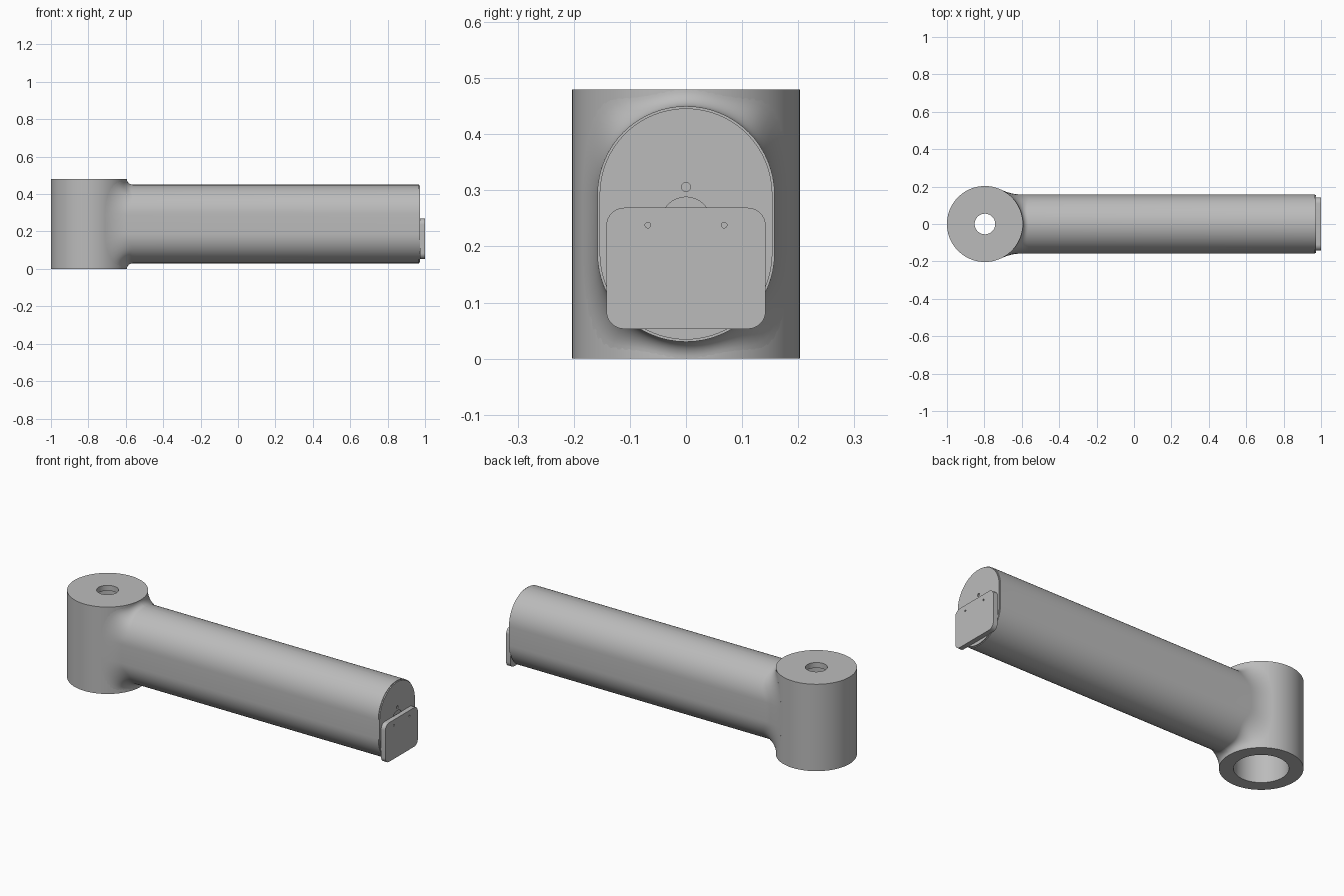
import bpy, bmesh, math
from mathutils import Vector, Matrix

if "Cube" in bpy.data.objects:
    bpy.data.objects.remove(bpy.data.objects["Cube"])

HUB = Vector((-0.797, 0, 0))
HUB_R, HUB_H = 0.203, 0.48
ARM_R, ARM_MID, ARM_HALF = 0.158, 0.24, 0.052
ARM_END, CAP_END = 0.968, 0.974

grey = bpy.data.materials.new("machined grey")
grey.use_nodes = True
colour = (0.5, 0.5, 0.5, 1)
grey.diffuse_color = colour
grey.node_tree.nodes["Principled BSDF"].inputs["Base Color"].default_value = colour


def finish(name, bm, angle=35):
    bmesh.ops.recalc_face_normals(bm, faces=bm.faces)
    mesh = bpy.data.meshes.new(name)
    bm.to_mesh(mesh)
    bm.free()
    mesh.materials.append(grey)
    obj = bpy.data.objects.new(name, mesh)
    bpy.context.collection.objects.link(obj)
    smooth(obj, angle)
    return obj


def smooth(obj, angle=35):
    bpy.ops.object.select_all(action='DESELECT')
    obj.select_set(True)
    bpy.context.view_layer.objects.active = obj
    bpy.ops.object.shade_smooth_by_angle(angle=math.radians(angle))


def loft(bm, rings, close=False):
    """Bridge equal rings of points; close joins the last ring to the first."""
    rows = [[bm.verts.new(p) for p in ring] for ring in rings]
    pairs = list(zip(rows, rows[1:])) + ([(rows[-1], rows[0])] if close else [])
    for a, b in pairs:
        for i in range(len(a)):
            j = (i + 1) % len(a)
            bm.faces.new((a[i], a[j], b[j], b[i]))
    return rows


def rounded(half_y, half_z, radius, mid_z, steps=8):
    """Rounded rectangle outline as (y, z, normal y, normal z)."""
    out = []
    for quarter, (sy, sz) in enumerate(((1, 1), (-1, 1), (-1, -1), (1, -1))):
        for k in range(steps + 1):
            a = (quarter + k / steps) * math.pi / 2
            c, s = math.cos(a), math.sin(a)
            out.append((sy * (half_y - radius) + radius * c,
                        mid_z + sz * (half_z - radius) + radius * s, c, s))
    return out


def slab(name, outline, x0, x1):
    bm = bmesh.new()
    rows = loft(bm, [[(x, p[0], p[1]) for p in outline] for x in (x0, x1)])
    for row in rows:
        bm.faces.new(row)
    bmesh.ops.remove_doubles(bm, verts=bm.verts, dist=1e-5)
    return finish(name, bm)


def drill(target, y, z, radius, x, depth):
    """Cut a round blind hole along x."""
    bm = bmesh.new()
    place = Matrix.Translation((x, y, z)) @ Matrix.Rotation(math.pi / 2, 4, 'Y')
    bmesh.ops.create_cone(bm, cap_ends=True, segments=32, radius1=radius,
                          radius2=radius, depth=2 * depth, matrix=place)
    cutter = finish("hole_cutter", bm)
    cutter.hide_render = True
    mod = target.modifiers.new("hole", 'BOOLEAN')
    mod.operation, mod.solver, mod.object = 'DIFFERENCE', 'EXACT', cutter
    bpy.context.view_layer.objects.active = target
    bpy.ops.object.modifier_apply(modifier=mod.name)
    bpy.data.objects.remove(cutter)


# Hub: turned profile with a wide bore below and a small hole in the top
profile = [(HUB_R, 0), (HUB_R, HUB_H), (0.055, HUB_H), (0.055, 0.45),
           (0.133, 0.45), (0.133, 0)]
SEG = 96
bm = bmesh.new()
loft(bm, [[HUB + Vector((r * math.cos(2 * math.pi * i / SEG),
                         r * math.sin(2 * math.pi * i / SEG), z))
           for i in range(SEG)] for r, z in profile], close=True)
finish("hub", bm)

# Arm: oval tube that blends into the hub with a rolling-ball fillet
FILLET = 10
oval = rounded(ARM_R, ARM_R + ARM_HALF, ARM_R - 0.0001, ARM_MID, 16)
columns = []
for y, z, ny, nz in oval:
    r = 0.03 + 0.22 * abs(ny) ** 4
    cy, cz = y + ny * r, z + nz * r
    cx = HUB.x + math.sqrt((HUB_R + r) ** 2 - cy ** 2)
    ball = Vector((cx, cy, cz))
    to_hub = Vector((HUB.x - cx, -cy, 0)).normalized()
    to_arm = Vector((0, -ny, -nz))
    span = to_hub.angle(to_arm)
    column = [ball + to_hub * (r + 0.01)]
    for k in range(FILLET + 1):
        t = k / FILLET
        d = (to_hub * math.sin((1 - t) * span) + to_arm * math.sin(t * span)) / math.sin(span)
        column.append(ball + d * r)
    column.append(Vector((ARM_END, y, z)))
    columns.append(column)
bm = bmesh.new()
rows = loft(bm, list(zip(*columns)))
bm.faces.new(rows[-1])
bmesh.ops.remove_doubles(bm, verts=bm.verts, dist=1e-5)
finish("arm", bm, 40)

# End cap: slightly inset oval disc with a cable opening and a screw hole
inset = 0.004
cap = slab("end_cap", rounded(ARM_R - inset, ARM_R + ARM_HALF - inset,
                              ARM_R - inset - 0.0001, ARM_MID, 16),
           ARM_END - 0.001, CAP_END)
drill(cap, 0, 0.243, 0.045, CAP_END, 0.005)
drill(cap, 0, 0.306, 0.008, CAP_END, 0.005)
smooth(cap)

# Mounting plate with two small holes
plate = slab("mounting_plate", rounded(0.142, 0.108, 0.032, 0.161), CAP_END, 1.0)
for side in (-1, 1):
    drill(plate, side * 0.068, 0.238, 0.005, 1.0, 0.015)
smooth(plate)
